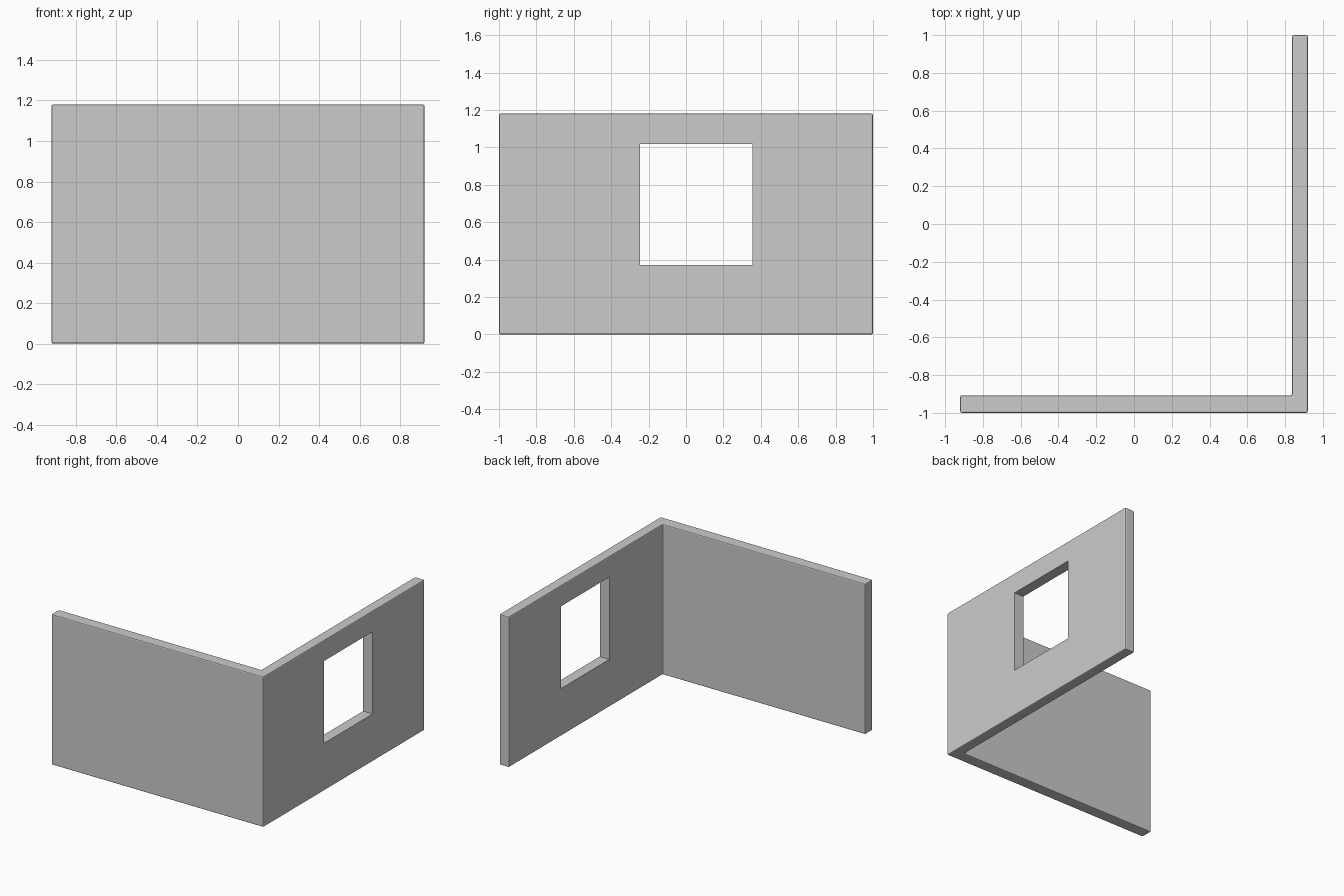
import bpy, bmesh

if "Cube" in bpy.data.objects:
    bpy.data.objects.remove(bpy.data.objects["Cube"])

HEIGHT = 1.18
BEVEL = 0.008


def prism(name, outline, z0, z1):
    """Extrude a counter-clockwise plan outline from z0 to z1."""
    bm = bmesh.new()
    face = bm.faces.new([bm.verts.new((x, y, z0)) for x, y in outline])
    top = bmesh.ops.extrude_face_region(bm, geom=[face])["geom"]
    bmesh.ops.translate(bm, vec=(0, 0, z1 - z0),
                        verts=[v for v in top if isinstance(v, bmesh.types.BMVert)])
    bmesh.ops.recalc_face_normals(bm, faces=bm.faces)
    mesh = bpy.data.meshes.new(name)
    bm.to_mesh(mesh)
    bm.free()
    obj = bpy.data.objects.new(name, mesh)
    bpy.context.collection.objects.link(obj)
    return obj


# L-shaped corner wall
wall = prism("corner_wall", [(-0.92, -1), (0.92, -1), (0.92, 1),
                             (0.837, 1), (0.837, -0.907), (-0.92, -0.907)], 0, HEIGHT)

# Softly rounded outer edges
bevel = wall.modifiers.new("soft_edges", "BEVEL")
bevel.width = BEVEL
bevel.segments = 2
bevel.limit_method = "ANGLE"

# Window opening, cut after the bevel so its edges stay sharp
cutter = prism("window_cutter", [(0.7, -0.245), (1.1, -0.245),
                                 (1.1, 0.355), (0.7, 0.355)], 0.372, 1.017)
cutter.hide_render = True
cutter.hide_set(True)
cut = wall.modifiers.new("window_opening", "BOOLEAN")
cut.operation = "DIFFERENCE"
cut.solver = "EXACT"
cut.object = cutter
